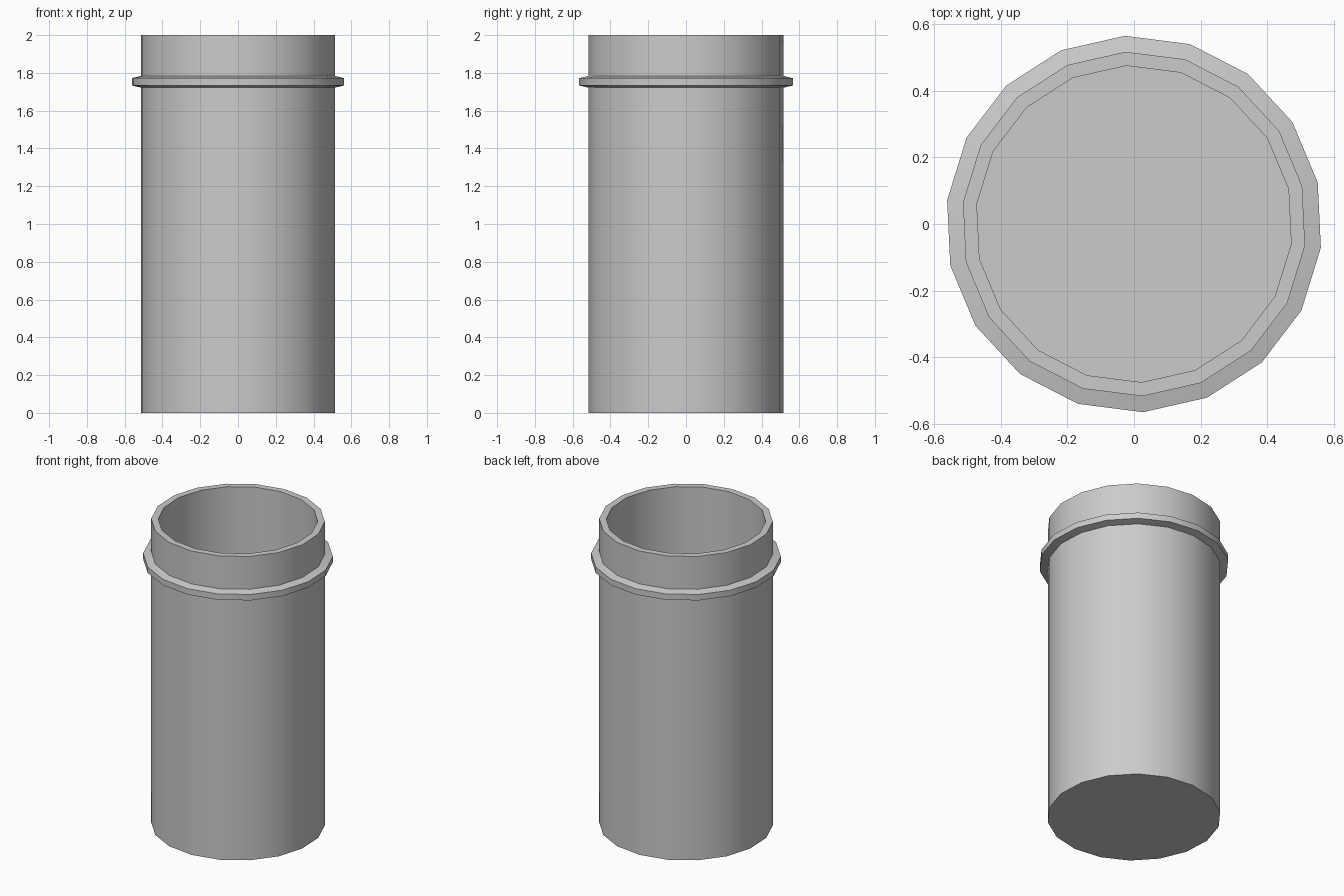
import bpy, bmesh
from math import cos, sin, radians, tau

if "Cube" in bpy.data.objects:
    bpy.data.objects.remove(bpy.data.objects["Cube"])

SIDES = 18
START = radians(12.75)


def lathe(name, profile):
    """Revolve (radius, z) points, capping both ends of the profile."""
    bm = bmesh.new()
    rings = []
    for r, z in profile:
        rings.append([bm.verts.new((r * cos(START + tau * i / SIDES),
                                    r * sin(START + tau * i / SIDES), z))
                      for i in range(SIDES)])
    for a, b in zip(rings, rings[1:]):
        for i in range(SIDES):
            j = (i + 1) % SIDES
            bm.faces.new((a[i], a[j], b[j], b[i]))
    bm.faces.new(rings[0][::-1])
    bm.faces.new(rings[-1])
    bmesh.ops.recalc_face_normals(bm, faces=bm.faces)
    mesh = bpy.data.meshes.new(name)
    bm.to_mesh(mesh)
    bm.free()
    obj = bpy.data.objects.new(name, mesh)
    bpy.context.collection.objects.link(obj)
    bpy.context.view_layer.objects.active = obj
    obj.select_set(True)
    bpy.ops.object.shade_smooth_by_angle(angle=radians(30))
    obj.select_set(False)
    return obj


# Open cup: outer wall with raised tapered collar, rim, inner wall and floor
lathe("collared_cup", [
    (0.518, 0.0),
    (0.518, 1.722), (0.566, 1.733), (0.566, 1.772), (0.518, 1.784),
    (0.518, 2.0), (0.476, 2.0),
    (0.476, 0.04),
])
